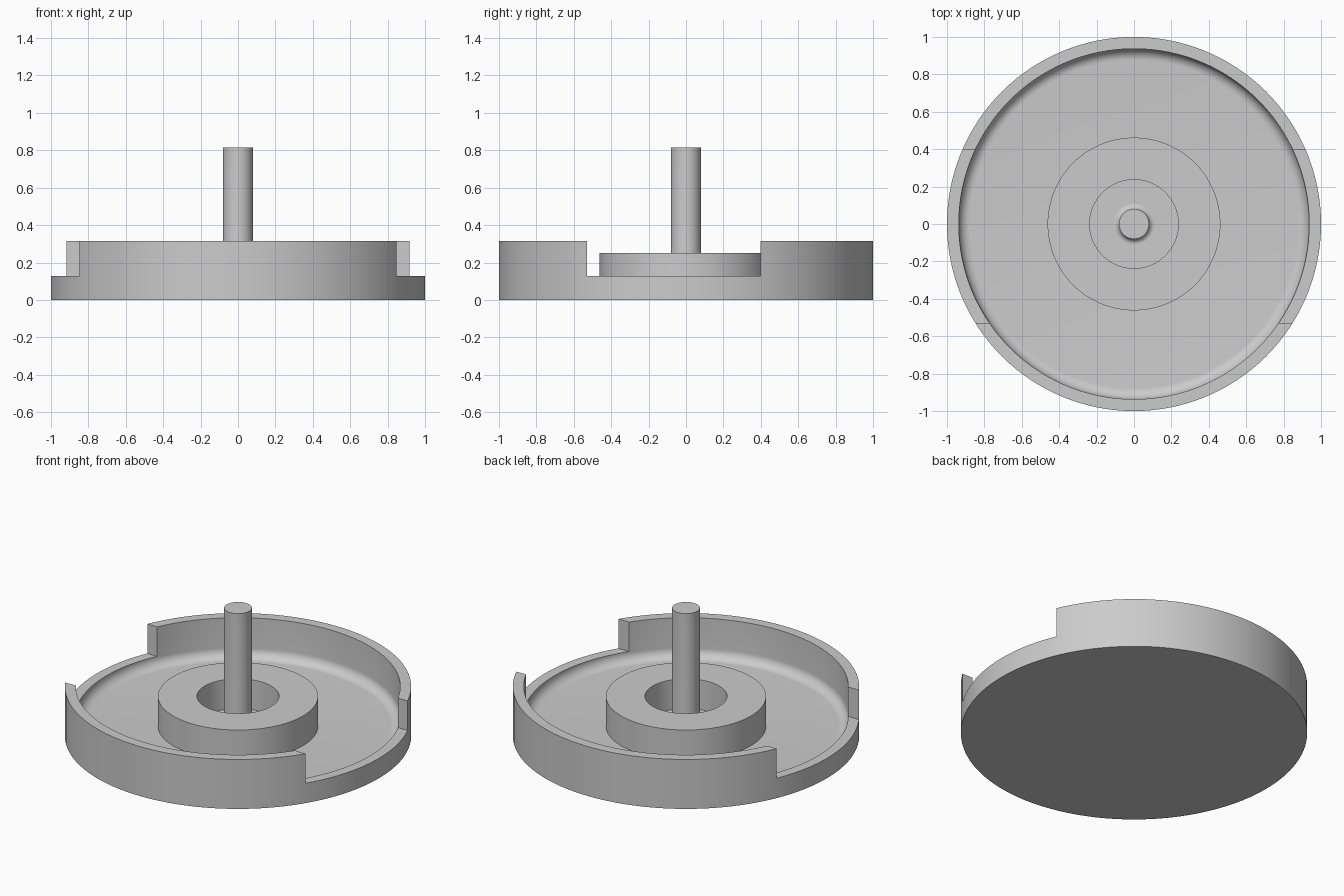
import bpy, bmesh, math

if "Cube" in bpy.data.objects:
    bpy.data.objects.remove(bpy.data.objects["Cube"], do_unlink=True)

SEGMENTS = 128
FLOOR = 0.0625   # top of the tray floor
LIP = 0.127      # height of the low rim in the side openings
RIM = 0.315      # full rim height

grey = bpy.data.materials.new("light_grey")
grey.use_nodes = True
colour = (0.6, 0.6, 0.6, 1)
grey.diffuse_color = colour
grey.node_tree.nodes["Principled BSDF"].inputs["Base Color"].default_value = colour


def arc(cx, cz, radius, start, end, steps=10):
    """Points of a fillet in the radius/height plane, angles in degrees."""
    angles = [math.radians(start + (end - start) * i / steps) for i in range(steps + 1)]
    return [(cx + radius * math.cos(a), cz + radius * math.sin(a)) for a in angles]


def lathe(name, profile, closed=False):
    """Turn a (radius, height) profile around the z axis."""
    bm = bmesh.new()
    verts = [bm.verts.new((r, 0, z)) for r, z in profile]
    edges = [bm.edges.new(pair) for pair in zip(verts, verts[1:])]
    if closed:
        edges.append(bm.edges.new((verts[-1], verts[0])))
    bmesh.ops.spin(bm, geom=verts + edges, cent=(0, 0, 0), axis=(0, 0, 1),
                   angle=math.tau, steps=SEGMENTS, use_duplicate=False)
    bmesh.ops.remove_doubles(bm, verts=bm.verts, dist=1e-5)
    bmesh.ops.recalc_face_normals(bm, faces=bm.faces)
    mesh = bpy.data.meshes.new(name)
    bm.to_mesh(mesh)
    bm.free()
    mesh.materials.append(grey)
    obj = bpy.data.objects.new(name, mesh)
    bpy.context.collection.objects.link(obj)
    return obj


def activate(obj):
    bpy.ops.object.select_all(action='DESELECT')
    obj.select_set(True)
    bpy.context.view_layer.objects.active = obj


# Tray with a tall rim and a rounded inner corner
inner, fillet = 0.937, 0.06
tray = lathe("tray", [(0, 0), (1, 0), (1, RIM), (inner, RIM)]
             + arc(inner - fillet, FLOOR + fillet, fillet, 0, -90)
             + [(0, FLOOR)])

# Side openings in the rim, cut straight across
front, back = -0.53, 0.397
bpy.ops.mesh.primitive_cube_add(size=1, location=(0, (front + back) / 2, LIP + 0.25))
cutter = bpy.context.object
cutter.name = "rim_cutter"
cutter.scale = (2.4, back - front, 0.5)
cutter.hide_render = True
cutter.data.materials.append(grey)
activate(tray)
cut = tray.modifiers.new("side_openings", 'BOOLEAN')
cut.operation = 'DIFFERENCE'
cut.solver = 'EXACT'
cut.object = cutter
bpy.ops.object.modifier_apply(modifier=cut.name)
bpy.data.objects.remove(cutter, do_unlink=True)

# Raised ring around the centre
ring = lathe("centre_ring", [(0.237, 0.05), (0.462, 0.05), (0.462, 0.252), (0.237, 0.252)],
             closed=True)

# Centre pin with a small fillet at its foot
pin_radius, foot = 0.08, 0.03
pin = lathe("centre_pin", [(0, 0.05), (pin_radius + foot, 0.05)]
            + arc(pin_radius + foot, FLOOR + foot, foot, 270, 180)
            + [(pin_radius, 0.815), (0, 0.815)])

for part in (tray, ring, pin):
    activate(part)
    bpy.ops.object.shade_smooth_by_angle(angle=math.radians(30))
